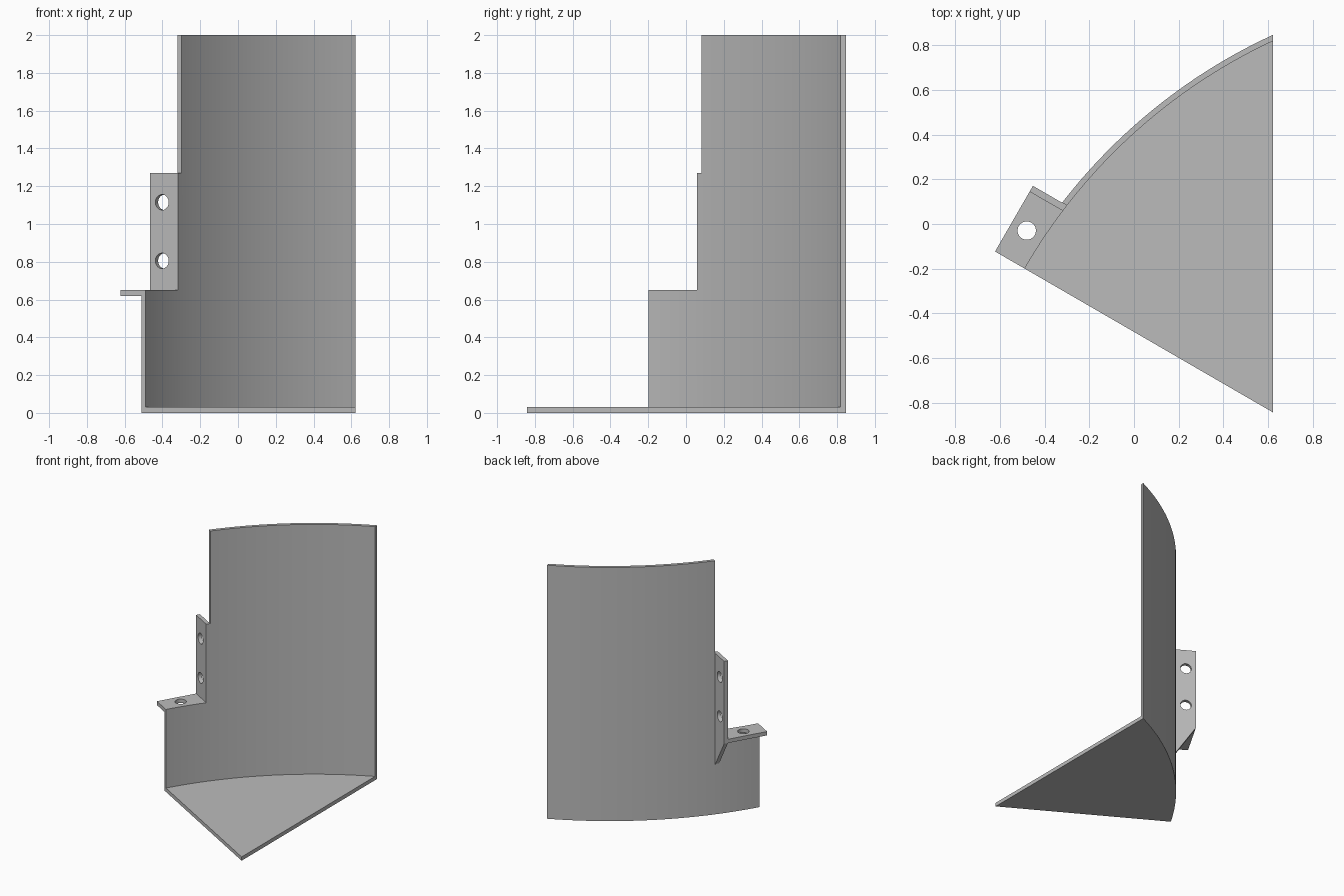
import bpy, bmesh
from math import radians, sin, cos, asin, acos, sqrt
from mathutils import Vector, Matrix

cube = bpy.data.objects.get("Cube")
if cube:
    bpy.data.objects.remove(cube)

# Overall sizes: the wall is an arc, u runs radially at its left end, v along the tangent
CENTRE = Vector((1.682, -1.453, 0))
U = Vector((-cos(radians(30)), 0.5, 0))
V = Vector((0.5, cos(radians(30)), 0))
R_IN, R_OUT = 2.507, 2.532
X_END, TAB_U = 0.622, 2.66
PLATE_V = (0.309, 0.339)
FLANGE_Z = (0.62, 0.65)
PLATE_TOP, TOP, FLOOR = 1.27, 2.0, 0.03

grey = bpy.data.materials.new("grey metal")
grey.use_nodes = True
COLOUR = (0.5, 0.5, 0.5, 1)
grey.diffuse_color = COLOUR
grey.node_tree.nodes["Principled BSDF"].inputs["Base Color"].default_value = COLOUR


def place(u, v, z=0):
    return CENTRE + U * u + V * v + Vector((0, 0, z))


def arc_point(radius, v, z=0):
    return place(sqrt(radius ** 2 - v ** 2), v, z)


def end_point(radius, z=0):
    return Vector((X_END, CENTRE.y + sqrt(radius ** 2 - (X_END - CENTRE.x) ** 2), z))


def finish(name, bm):
    bmesh.ops.recalc_face_normals(bm, faces=bm.faces)
    mesh = bpy.data.meshes.new(name)
    bm.to_mesh(mesh)
    bm.free()
    mesh.materials.append(grey)
    ob = bpy.data.objects.new(name, mesh)
    bpy.context.collection.objects.link(ob)
    return ob


def prism(name, outline, offset):
    bm = bmesh.new()
    face = bm.faces.new([bm.verts.new(p) for p in outline])
    new = bmesh.ops.extrude_face_region(bm, geom=[face])["geom"]
    verts = [g for g in new if isinstance(g, bmesh.types.BMVert)]
    bmesh.ops.translate(bm, verts=verts, vec=offset)
    return finish(name, bm)


def activate(ob):
    bpy.ops.object.select_all(action='DESELECT')
    ob.select_set(True)
    bpy.context.view_layer.objects.active = ob


def drill(ob, centre, axis, radius=0.041):
    bm = bmesh.new()
    turn = Vector((0, 0, 1)).rotation_difference(axis).to_matrix().to_4x4()
    bmesh.ops.create_cone(bm, cap_ends=True, segments=32, radius1=radius, radius2=radius,
                          depth=0.2, matrix=Matrix.Translation(centre) @ turn)
    cutter = finish("hole_cutter", bm)
    cutter.hide_render = True
    mod = ob.modifiers.new("hole", 'BOOLEAN')
    mod.operation, mod.object, mod.solver = 'DIFFERENCE', cutter, 'EXACT'
    activate(ob)
    bpy.ops.object.modifier_apply(modifier=mod.name)
    bpy.data.objects.remove(cutter)


# Tangent positions of the wall columns, including both faces of the upright plate
end_angle = radians(150) - acos((X_END - CENTRE.x) / R_IN)
start_angle = asin(PLATE_V[1] / R_IN)
low = [PLATE_V[0] * i / 6 for i in range(7)]
N = 28
high = [R_IN * sin(start_angle + (end_angle - start_angle) * i / N) for i in range(N + 1)]
columns = low + high
last = len(columns) - 1

# Curved wall: stepped patch on the inner radius, extruded to the outer radius
bm = bmesh.new()
levels = [0, FLANGE_Z[1], PLATE_TOP, TOP]
first = [0, len(low) - 1, len(low)]
grid, where = {}, {}


def wall_vert(i, j):
    if (i, j) not in grid:
        p = end_point(R_IN, levels[j]) if i == last else arc_point(R_IN, columns[i], levels[j])
        grid[i, j] = bm.verts.new(p)
    return grid[i, j]


for j, begin in enumerate(first):
    for i in range(begin, last):
        bm.faces.new([wall_vert(i, j), wall_vert(i + 1, j),
                      wall_vert(i + 1, j + 1), wall_vert(i, j + 1)])
outer = {tuple(v.co): (end_point(R_OUT, levels[j]) if i == last
                       else arc_point(R_OUT, columns[i], levels[j]))
         for (i, j), v in grid.items()}
new = bmesh.ops.extrude_face_region(bm, geom=bm.faces[:], use_keep_orig=True)["geom"]
for g in new:
    if isinstance(g, bmesh.types.BMVert):
        g.co = outer[tuple(g.co)]
wall = finish("curved_wall", bm)

# Wedge-shaped floor inside the wall
outline = [arc_point(R_IN, v) for v in columns[:-1]] + [end_point(R_IN)]
outline.append(Vector((X_END, -0.843, 0)))
floor = prism("floor", outline, Vector((0, 0, FLOOR)))

# Horizontal flange with one hole
outline = [arc_point(R_OUT, v, FLANGE_Z[0]) for v in low]
outline += [place(TAB_U, PLATE_V[0], FLANGE_Z[0]), place(TAB_U, 0, FLANGE_Z[0])]
flange = prism("flange", outline, Vector((0, 0, FLANGE_Z[1] - FLANGE_Z[0])))
drill(flange, place(2.584, 0.152, FLANGE_Z[0]), Vector((0, 0, 1)))

# Upright plate with a tapered foot and two holes
v0, v1 = PLATE_V
outline = [place(u, v0, z) for u, z in
           ((2.5, 0.38), (TAB_U, FLANGE_Z[0]), (TAB_U, PLATE_TOP), (2.5, PLATE_TOP))]
plate = prism("upright_plate", outline, V * (v1 - v0))
for z in (0.805, 1.115):
    drill(plate, place(2.585, v0, z), V)

for ob in (wall, floor, flange, plate):
    activate(ob)
    bpy.ops.object.shade_smooth_by_angle(angle=radians(30))
